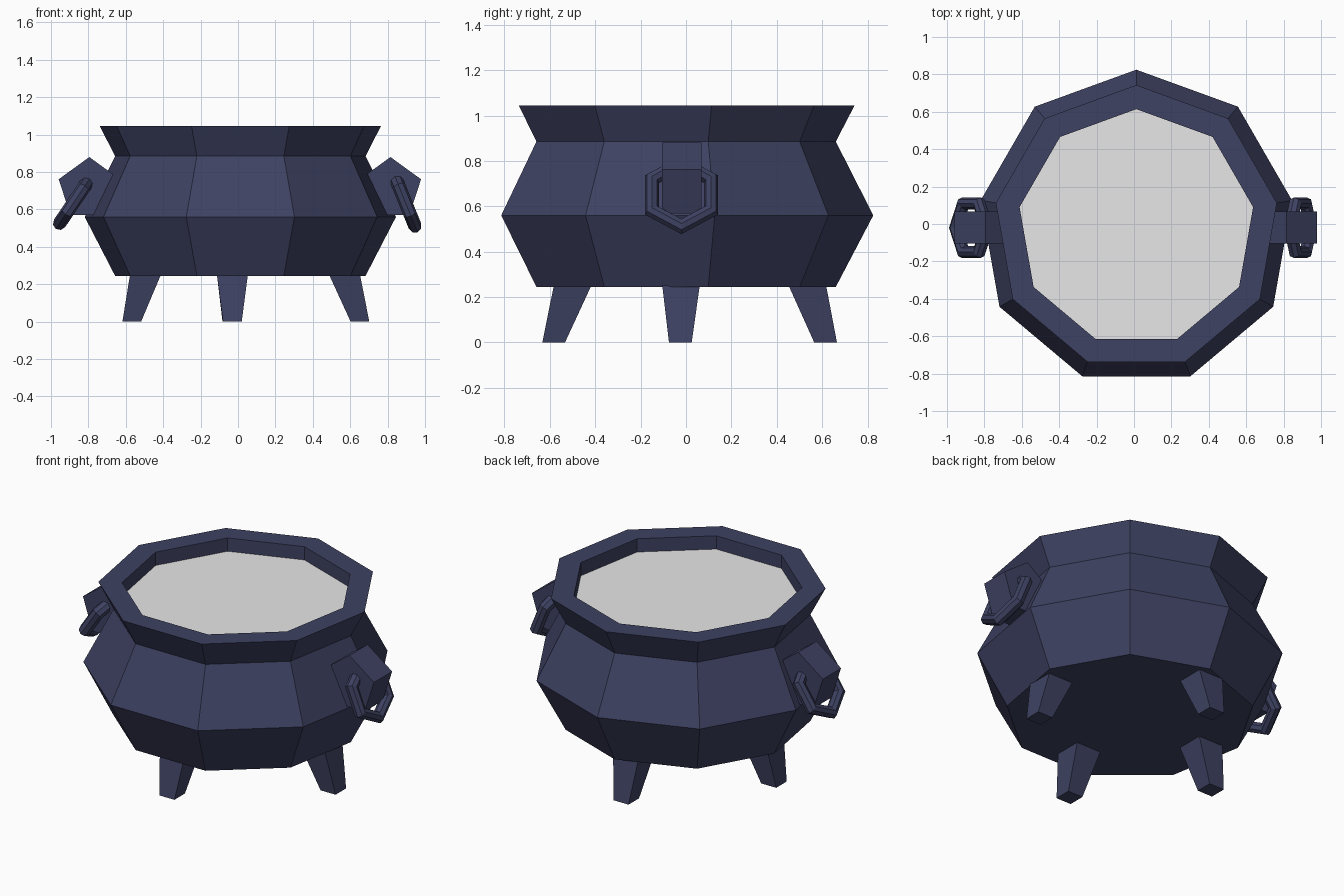
import bpy, bmesh, math
from math import sin, cos, radians

if "Cube" in bpy.data.objects:
    bpy.data.objects.remove(bpy.data.objects["Cube"])

CX, CY = 0.0125, -0.02   # axis of the pot


def material(name, rgb):
    m = bpy.data.materials.new(name)
    m.diffuse_color = (*rgb, 1)
    m.use_nodes = True
    m.node_tree.nodes["Principled BSDF"].inputs["Base Color"].default_value = m.diffuse_color
    return m


iron = material("dark blue iron", (0.048, 0.054, 0.122))
pale = material("pale grey", (0.8, 0.8, 0.8))


def loft(name, sections, mat, cap_end=True):
    """Skin matching point loops in order; cap the start and optionally the end."""
    bm = bmesh.new()
    rings = [[bm.verts.new(p) for p in s] for s in sections]
    n = len(rings[0])
    for a, b in zip(rings, rings[1:]):
        for i in range(n):
            j = (i + 1) % n
            bm.faces.new((a[i], a[j], b[j], b[i]))
    bm.faces.new(rings[0][::-1])
    if cap_end and len(rings) > 1:
        bm.faces.new(rings[-1])
    if len(rings) > 1:
        bmesh.ops.recalc_face_normals(bm, faces=bm.faces[:])
    else:
        bmesh.ops.reverse_faces(bm, faces=bm.faces[:])
    me = bpy.data.meshes.new(name)
    bm.to_mesh(me)
    bm.free()
    me.materials.append(mat)
    ob = bpy.data.objects.new(name, me)
    bpy.context.collection.objects.link(ob)
    return ob


def nonagon(r, z):
    return [(CX + r * cos(radians(90 + 40 * k)), CY + r * sin(radians(90 + 40 * k)), z)
            for k in range(9)]


def square(x, y, z, s):
    h = s / 2
    return [(x - h, y - h, z), (x + h, y - h, z), (x + h, y + h, z), (x - h, y + h, z)]


# Pot body: base, belly, neck, flared rim, inner wall
profile = [(0.68, 0.245), (0.845, 0.56), (0.68, 0.885), (0.763, 1.045),
           (0.634, 1.045), (0.634, 0.965)]
loft("pot_body", [nonagon(r, z) for r, z in profile], iron, cap_end=False)

# Surface of the contents
liquid = loft("contents_surface", [nonagon(0.634, 0.965)], pale)

# Four splayed legs: foot centre, top centre
legs = {"left_leg": ((-0.568, -0.025), (-0.495, -0.022)),
        "right_leg": ((0.652, -0.025), (0.57, -0.022)),
        "front_leg": ((-0.03, -0.583), (-0.03, -0.50)),
        "back_leg": ((-0.033, 0.615), (-0.03, 0.535))}
for name, (foot, top) in legs.items():
    loft(name, [square(*foot, 0, 0.10), square(*top, 0.25, 0.165)], iron)

# Pentagonal lugs with hanging hexagonal rings
for side, lug_x, ring_x, tilt in (("right", 0.815, 0.89, 68), ("left", -0.795, -0.87, 124)):
    loft(side + "_lug",
         [[(lug_x + 0.172 * cos(radians(90 + 72 * k)), y,
            0.708 + 0.172 * sin(radians(90 + 72 * k))) for k in range(5)]
          for y in (-0.105, 0.068)], iron)
    bpy.ops.mesh.primitive_torus_add(major_segments=6, minor_segments=8,
                                     major_radius=0.15, minor_radius=0.036,
                                     location=(ring_x, CY, 0.65),
                                     rotation=(0, radians(tilt), 0))
    ring = bpy.context.object
    ring.name = side + "_ring_handle"
    ring.data.materials.append(iron)
    ring.data.polygons.foreach_set("use_smooth", [False] * len(ring.data.polygons))
